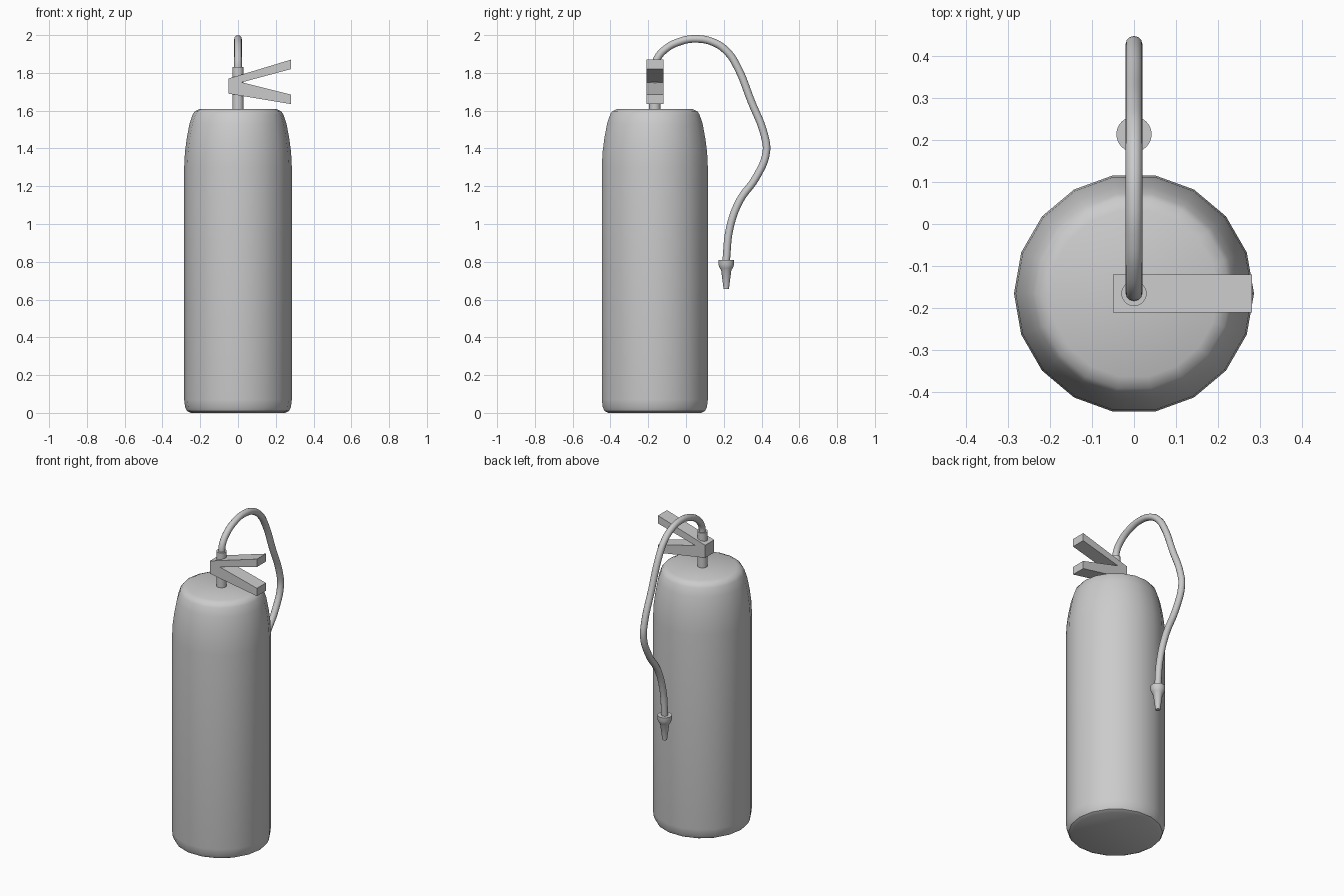
import bpy, bmesh, math

cube = bpy.data.objects.get("Cube")
if cube:
    bpy.data.objects.remove(cube, do_unlink=True)

AXIS_Y = -0.165  # tank centre line

grey = bpy.data.materials.new("plain grey")
grey.use_nodes = True
grey.diffuse_color = (0.6, 0.6, 0.6, 1)
grey.node_tree.nodes["Principled BSDF"].inputs["Base Color"].default_value = (0.6, 0.6, 0.6, 1)


def finish(name, bm, smooth_angle=None):
    bmesh.ops.recalc_face_normals(bm, faces=bm.faces)
    mesh = bpy.data.meshes.new(name)
    bm.to_mesh(mesh)
    bm.free()
    mesh.materials.append(grey)
    obj = bpy.data.objects.new(name, mesh)
    bpy.context.collection.objects.link(obj)
    if smooth_angle:
        bpy.ops.object.select_all(action="DESELECT")
        obj.select_set(True)
        bpy.context.view_layer.objects.active = obj
        bpy.ops.object.shade_smooth_by_angle(angle=math.radians(smooth_angle))
    return obj


def lathe(name, profile, sides, y, smooth_angle=35):
    """Closed solid of revolution from (radius, height) pairs, bottom to top."""
    bm = bmesh.new()
    rings = []
    for r, z in profile:
        angles = [math.tau * i / sides for i in range(sides)]
        rings.append([bm.verts.new((r * math.cos(a), y + r * math.sin(a), z)) for a in angles])
    for low, high in zip(rings, rings[1:]):
        for i in range(sides):
            j = (i + 1) % sides
            bm.faces.new((low[i], low[j], high[j], high[i]))
    bm.faces.new(rings[0][::-1])
    bm.faces.new(rings[-1])
    return finish(name, bm, smooth_angle)


# Tank with rounded foot and shoulder
lathe("tank", [(0.25, 0), (0.27, 0.01), (0.28, 0.03), (0.285, 0.07), (0.285, 1.3),
               (0.281, 1.38), (0.272, 1.45), (0.257, 1.53), (0.24, 1.58),
               (0.228, 1.597), (0.2, 1.61)], 18, AXIS_Y)

# Valve stem
lathe("valve_stem", [(0.03, 1.6), (0.03, 1.83)], 24, AXIS_Y)

# Squeeze handle: a V outline extruded across the stem
outline = [(-0.05, 1.69), (0.28, 1.635), (0.28, 1.685), (0.02, 1.75),
           (0.28, 1.82), (0.28, 1.87), (-0.05, 1.77)]
bm = bmesh.new()
side = bm.faces.new([bm.verts.new((x, AXIS_Y - 0.045, z)) for x, z in outline])
new = bmesh.ops.extrude_face_region(bm, geom=[side])["geom"]
bmesh.ops.translate(bm, vec=(0, 0.09, 0), verts=[v for v in new if isinstance(v, bmesh.types.BMVert)])
finish("squeeze_handle", bm)

# Hose: a round tube along a smooth path in the middle plane
path = [(-0.165, 1.81), (-0.155, 1.87), (-0.11, 1.925), (-0.035, 1.965), (0.055, 1.98),
        (0.15, 1.96), (0.22, 1.91), (0.27, 1.835), (0.345, 1.65), (0.415, 1.47),
        (0.425, 1.38), (0.37, 1.245), (0.285, 1.125), (0.232, 0.98), (0.212, 0.8)]
curve = bpy.data.curves.new("hose", "CURVE")
curve.dimensions = "3D"
curve.bevel_depth = 0.02
curve.bevel_resolution = 4
curve.use_fill_caps = True
curve.resolution_u = 6
spline = curve.splines.new("BEZIER")
spline.bezier_points.add(len(path) - 1)
for point, (y, z) in zip(spline.bezier_points, path):
    point.co = (0, y, z)
    point.handle_left_type = point.handle_right_type = "AUTO"
curve.materials.append(grey)
bpy.context.collection.objects.link(bpy.data.objects.new("hose", curve))

# Nozzle: collar stepping down to a tapered tip
lathe("nozzle", [(0.014, 0.655), (0.027, 0.755), (0.034, 0.765), (0.042, 0.785),
                 (0.042, 0.81)], 24, 0.213)
